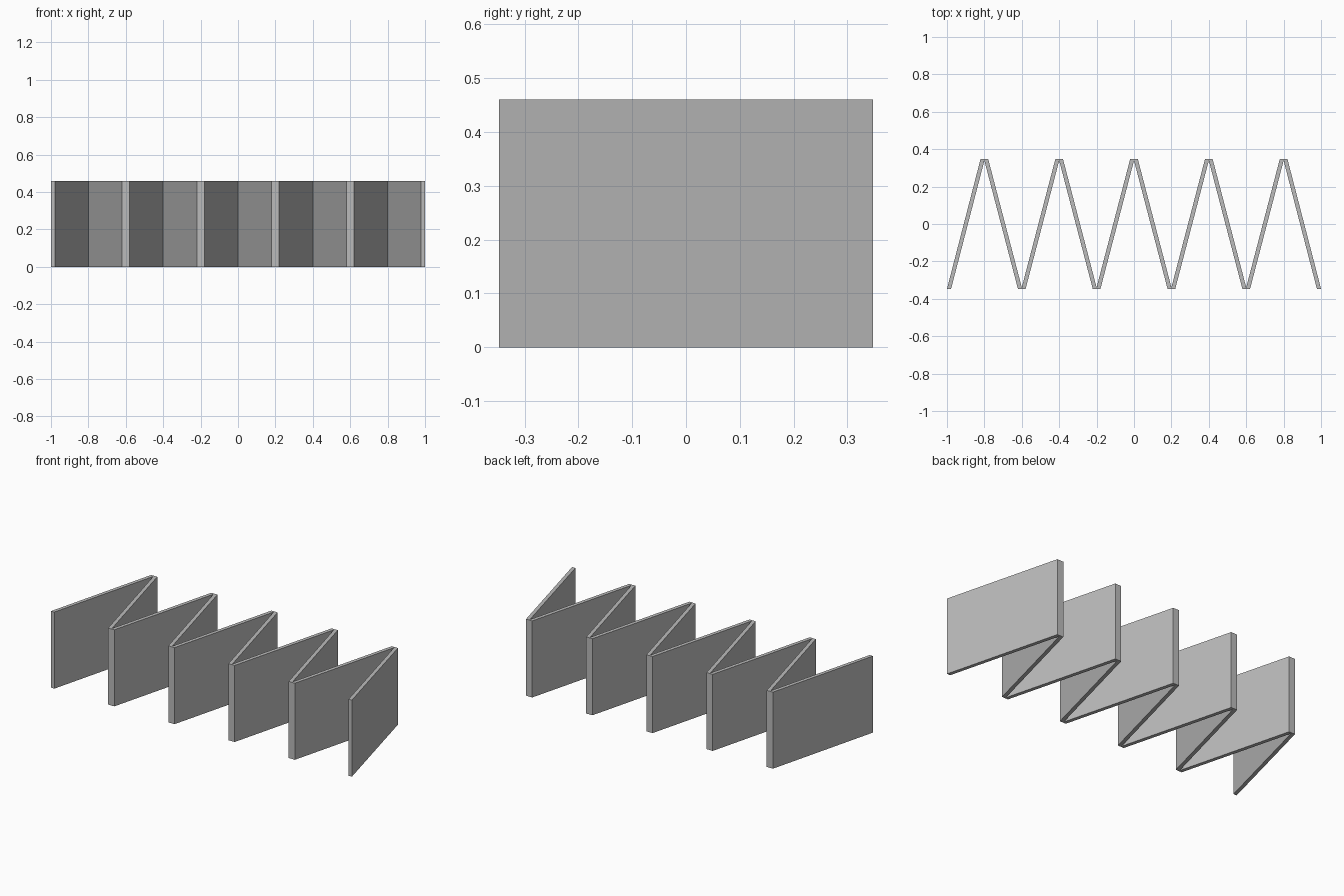
import bpy
import bmesh

cube = bpy.data.objects.get("Cube")
if cube:
    bpy.data.objects.remove(cube, do_unlink=True)

HALF_DEPTH = 0.347    # y of the outer fold tips
INNER = 0.339         # y of the inner fold corners
TIP = 0.0205          # half width of a flat fold tip
END = 0.022           # width of the strip's two ends
PITCH = 0.2           # x step from fold to fold
HEIGHT = 0.46
FOLDS = 9

# Plain grey for the whole screen
grey = bpy.data.materials.new("plain_grey")
grey.use_nodes = True
colour = (0.5, 0.5, 0.5, 1)
grey.diffuse_color = colour
grey.node_tree.nodes["Principled BSDF"].inputs["Base Color"].default_value = colour

# Left and right edges of the zigzag strip, seen from above
upper = [(-1, -HALF_DEPTH)]
lower = [(-1 + END, -HALF_DEPTH)]
for i in range(FOLDS):
    x = -1 + PITCH * (i + 1)
    tip = [(x - TIP, HALF_DEPTH), (x + TIP, HALF_DEPTH)]
    if i % 2 == 0:
        upper += tip
        lower.append((x, INNER))
    else:
        lower += [(px, -py) for px, py in tip]
        upper.append((x, -INNER))
upper.append((1, -HALF_DEPTH))
lower.append((1 - END, -HALF_DEPTH))

# Extrude the outline into the folded panels
bm = bmesh.new()
outline = [bm.verts.new((x, y, 0)) for x, y in lower + upper[::-1]]
base = bm.faces.new(outline)
walls = bmesh.ops.extrude_face_region(bm, geom=[base], use_keep_orig=True)
top = [v for v in walls["geom"] if isinstance(v, bmesh.types.BMVert)]
bmesh.ops.translate(bm, verts=top, vec=(0, 0, HEIGHT))
bmesh.ops.recalc_face_normals(bm, faces=bm.faces)
mesh = bpy.data.meshes.new("folded_screen")
bm.to_mesh(mesh)
bm.free()
mesh.materials.append(grey)
screen = bpy.data.objects.new("folded_screen", mesh)
bpy.context.collection.objects.link(screen)
